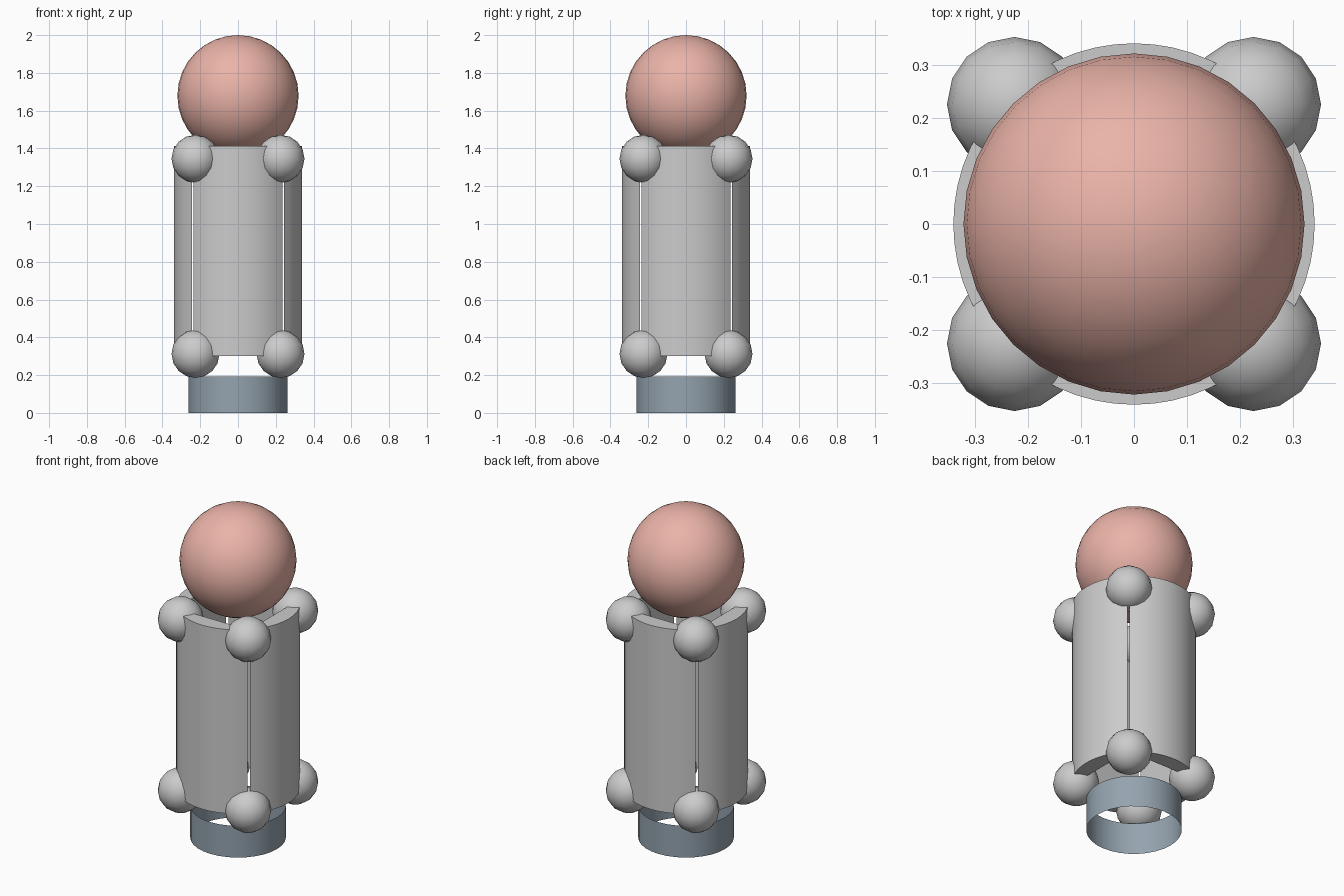
import bpy, bmesh, math

if "Cube" in bpy.data.objects:
    bpy.data.objects.remove(bpy.data.objects["Cube"])


def make_object(name, bm, colour=None):
    bmesh.ops.recalc_face_normals(bm, faces=bm.faces)
    mesh = bpy.data.meshes.new(name)
    bm.to_mesh(mesh)
    bm.free()
    obj = bpy.data.objects.new(name, mesh)
    bpy.context.collection.objects.link(obj)
    if colour:
        mat = bpy.data.materials.new(name + "_colour")
        mat.diffuse_color = (*colour, 1)
        mat.use_nodes = True
        mat.node_tree.nodes["Principled BSDF"].inputs["Base Color"].default_value = mat.diffuse_color
        mesh.materials.append(mat)
    bpy.ops.object.select_all(action='DESELECT')
    obj.select_set(True)
    bpy.context.view_layer.objects.active = obj
    bpy.ops.object.shade_smooth_by_angle(angle=math.radians(35))
    return obj


def ball(name, centre, radius, segments, rings, colour=None):
    bm = bmesh.new()
    bmesh.ops.create_uvsphere(bm, u_segments=segments, v_segments=rings, radius=radius)
    obj = make_object(name, bm, colour)
    obj.location = centre


def panel(name, heading, radius=0.34, half_angle=44, z0=0.30, z1=1.413, steps=14):
    # solid circular segment: curved outside, flat inside
    bm = bmesh.new()
    verts = []
    for i in range(steps + 1):
        a = math.radians(heading - half_angle + 2 * half_angle * i / steps)
        verts.append(bm.verts.new((radius * math.cos(a), radius * math.sin(a), z0)))
    base = bm.faces.new(verts)
    top = bmesh.ops.extrude_face_region(bm, geom=[base], use_keep_orig=True)
    moved = [v for v in top["geom"] if isinstance(v, bmesh.types.BMVert)]
    bmesh.ops.translate(bm, verts=moved, vec=(0, 0, z1 - z0))
    make_object(name, bm)


# head
ball("head", (0, 0, 1.679), 0.321, 32, 16, (0.82, 0.45, 0.39))

# four body panels
for side, heading in (("right", 0), ("back", 90), ("left", 180), ("front", 270)):
    panel(side + "_body_panel", heading)

# corner balls at shoulders and hips
for level, z in (("upper", 1.345), ("lower", 0.312)):
    for sx, xname in ((-1, "left"), (1, "right")):
        for sy, yname in ((-1, "front"), (1, "back")):
            ball(f"{level}_{yname}_{xname}_ball", (0.225 * sx, 0.225 * sy, z), 0.127, 16, 8)

# open base ring
bm = bmesh.new()
bmesh.ops.create_cone(bm, cap_ends=False, segments=32, radius1=0.262, radius2=0.262, depth=0.192)
bmesh.ops.translate(bm, verts=bm.verts, vec=(0, 0, 0.096))
make_object("base_ring", bm, (0.30, 0.37, 0.43))
